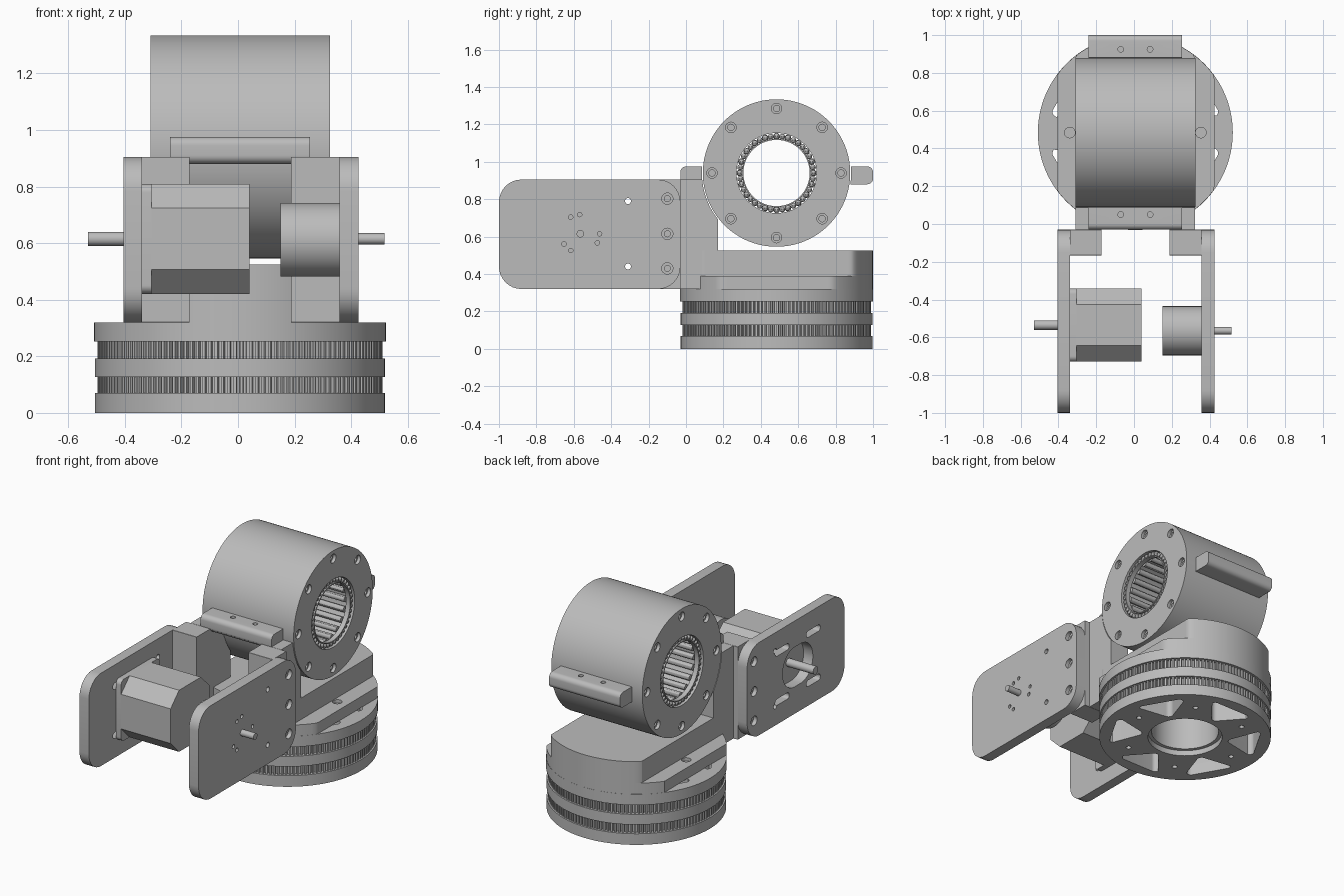
import bpy, bmesh
from math import sin, cos, pi, radians
from mathutils import Matrix, Vector

if "Cube" in bpy.data.objects:
    bpy.data.objects.remove(bpy.data.objects["Cube"])

grey = bpy.data.materials.new("machined grey")
grey.use_nodes = True
colour = (0.5, 0.5, 0.5, 1)
grey.diffuse_color = colour
grey.node_tree.nodes["Principled BSDF"].inputs["Base Color"].default_value = colour

Z = Matrix.Identity(3)
X = Matrix(((0, 0, 1), (1, 0, 0), (0, 1, 0)))  # profile in y, z; extruded along x


# Profile helpers
def circle(u, v, r, n=32):
    return [(u + r * cos(2 * pi * i / n), v + r * sin(2 * pi * i / n)) for i in range(n)]


def rounded(u0, u1, v0, v1, r, n=8):
    pts = []
    for k, (u, v) in enumerate(((u1 - r, v1 - r), (u0 + r, v1 - r), (u0 + r, v0 + r), (u1 - r, v0 + r))):
        for i in range(n + 1):
            a = pi / 2 * (k + i / n)
            pts.append((u + r * cos(a), v + r * sin(a)))
    return pts


def clamped(pts, axis, lo, hi):
    out = []
    for p in pts:
        q = list(p)
        q[axis] = min(max(q[axis], lo), hi)
        if not out or (Vector(q) - Vector(out[-1])).length > 1e-5:
            out.append(q)
    return out


# Object helpers: every part is one or more extruded profiles
def finish(bm, name):
    bmesh.ops.recalc_face_normals(bm, faces=bm.faces)
    me = bpy.data.meshes.new(name)
    bm.to_mesh(me)
    bm.free()
    me.materials.append(grey)
    ob = bpy.data.objects.new(name, me)
    bpy.context.collection.objects.link(ob)
    return ob


def solid(name, prisms):
    bm = bmesh.new()
    for pts, frame, a, b in prisms:
        low, high = ([bm.verts.new(frame @ Vector((u, v, w))) for u, v in pts] for w in (a, b))
        bm.faces.new(low)
        bm.faces.new(high)
        for i in range(len(pts)):
            bm.faces.new((low[i - 1], low[i], high[i], high[i - 1]))
    return finish(bm, name)


def cut(ob, prisms):
    cutter = solid("cutter", prisms)
    cutter.hide_render = True
    mod = ob.modifiers.new("cut", "BOOLEAN")
    mod.operation, mod.solver, mod.object = "DIFFERENCE", "EXACT", cutter
    ev = ob.evaluated_get(bpy.context.evaluated_depsgraph_get())
    me = bpy.data.meshes.new_from_object(ev)
    ob.modifiers.clear()
    ob.data = me
    bpy.data.objects.remove(cutter)
    return ob


# Main axes: turntable centre and tilt drum centre
CX, CY, CZ = 0.007, 0.484, 0.94
L, R = -0.31, 0.322


def disc(r):
    return circle(CX, CY, r, 128)


def gear(r, depth, teeth):
    pts = []
    for i in range(teeth):
        for f, rr in ((0, r), (0.45, r), (0.55, r - depth), (0.95, r - depth)):
            a = 2 * pi * (i + f) / teeth
            pts.append((CX + rr * cos(a), CY + rr * sin(a)))
    return pts


def window(angle):
    # rounded triangular lightening window
    corners = [(0.425, -15), (0.425, 15), (0.29, 0)]
    pts = []
    for r, off in corners:
        a = radians(angle + off)
        turn = {-15: -75, 15: 15, 0: 125}[off]
        span = {-15: 90, 15: 90, 0: 110}[off]
        for i in range(7):
            t = radians(angle + turn + span * i / 6)
            pts.append((CX + r * cos(a) + 0.028 * cos(t), CY + r * sin(a) + 0.028 * sin(t)))
    return pts


# Turntable: flanges and toothed belt rings
openings = [(window(30 + 60 * k), Z, -0.1, 0.4) for k in range(6)]
openings.append((circle(CX, CY, 0.2, 64), Z, -0.1, 0.4))
for k in range(6):
    a = radians(60 * k)
    openings.append((circle(CX + 0.36 * cos(a), CY + 0.36 * sin(a), 0.016, 16), Z, -0.1, 0.2))
for name, pts, a, b in (("bottom_flange", disc(0.513), 0, 0.07),
                        ("lower_belt_ring", gear(0.504, 0.018, 140), 0.07, 0.127),
                        ("middle_flange", disc(0.513), 0.127, 0.192),
                        ("upper_belt_ring", gear(0.504, 0.018, 140), 0.192, 0.252),
                        ("top_flange", disc(0.516), 0.252, 0.32)):
    part = cut(solid(name, [(pts, Z, a, b)]), openings)
    if a == 0:
        cut(part, [(circle(CX, CY, 0.222, 64), Z, -0.1, 0.035)])

# Foot with side ledges, and the block that carries the saddle
foot = solid("saddle_foot", [(clamped(disc(0.515), 0, -0.405, 0.425), Z, 0.32, 0.39)])
cut(foot, [(circle(x, 0.484, 0.028, 24), Z, 0.37, 0.5) for x in (-0.34, 0.354)])
solid("saddle_block", [(clamped(disc(0.515), 0, L, R), Z, 0.39, 0.525)])

# Saddle around the lower half of the drum
drum_clearance = [(circle(CY, CZ, 0.399, 128), X, -0.6, 0.6)]
saddle = solid("saddle", [(clamped(circle(CY, CZ, 0.522, 128), 1, 0.52, 0.905), X, L, R)])
cut(saddle, drum_clearance)
holes = []
for s in (-1, 1):
    w = Vector((0, s * cos(radians(32)), -sin(radians(32))))
    u = Vector((1, 0, 0))
    frame = Matrix((u, w.cross(u), w)).transposed()
    base = frame.transposed() @ Vector((0, CY, CZ))
    holes += [(circle(x, base.y, 0.019, 20), frame, base.z + 0.35, base.z + 0.6) for x in (-0.07, 0.085)]
cut(saddle, holes)

# Clamp bars on the saddle rims
for name, y0, y1, hole in (("front_clamp_bar", -0.03, 0.13, 0.05), ("rear_clamp_bar", 0.84, 1.0, 0.925)):
    bar = cut(solid(name, [(rounded(y0, y1, 0.88, 0.975, 0.03), X, -0.24, 0.255)]), drum_clearance)
    cut(bar, [(circle(x, hole, 0.015, 20), Z, 0.93, 1.1) for x in (-0.07, 0.085)])

# Tilt drum with bolt circle and bore
drum = solid("tilt_drum", [(circle(CY, CZ, 0.394, 128), X, L, 0.325)])
cut(drum, [(circle(CY, CZ, 0.214, 80), X, -0.6, 0.6)])
bolts = [(CY + 0.345 * cos(k * pi / 4), CZ + 0.345 * sin(k * pi / 4)) for k in range(8)]
for r, depth in ((0.028, 0.02), (0.017, 0.08)):
    cut(drum, [(circle(y, z, r, 24), X, a, b) for y, z in bolts
               for a, b in ((L - 0.1, L + depth), (0.325 - depth, 0.425))])

# Bearing balls and races at both drum ends, long rollers between
bm = bmesh.new()
for x in (L + 0.02, 0.305):
    for k in range(40):
        a = 2 * pi * k / 40
        spot = Vector((x, CY + 0.197 * cos(a), CZ + 0.197 * sin(a)))
        bmesh.ops.create_uvsphere(bm, u_segments=10, v_segments=8, radius=0.0153,
                                  matrix=Matrix.Translation(spot))
finish(bm, "bearing_balls")
for name, a, b in (("right_race", L + 0.005, L + 0.035), ("left_race", 0.29, 0.32)):
    cut(solid(name, [(circle(CY, CZ, 0.184, 80), X, a, b)]), [(circle(CY, CZ, 0.177, 80), X, -1, 1)])
solid("drum_rollers", [(circle(CY + 0.197 * cos(k * pi / 10), CZ + 0.197 * sin(k * pi / 10), 0.018, 12),
                        X, L + 0.05, 0.275) for k in range(20)])

# Arms joining the saddle to the motor plates
for name, inner, side, outer in (("right_arm", -0.172, L, -0.34), ("left_arm", 0.188, R, 0.358)):
    arm = solid(name, [(rounded(-0.03, 0.17, 0.32, 0.905, 0.001, 1), X, inner, side)])
    cut(arm, drum_clearance)
    solid(name + "_mount", [(rounded(-0.166, -0.03, 0.32, 0.905, 0.001, 1), X, inner, outer)])

# Motor plates
MY, MZ = -0.535, 0.615
outline = rounded(-1, -0.03, 0.32, 0.905, 0.12)
screws = [(-0.1, z) for z in (0.43, 0.615, 0.803)]
small = [(-0.31, 0.44), (-0.31, 0.79)]
right_plate = solid("right_motor_plate", [(outline, X, -0.405, -0.34)])
left_plate = solid("left_motor_plate", [(outline, X, 0.358, 0.425)])
for plate, a, b in ((right_plate, -0.5, -0.38), (left_plate, 0.4, 0.5)):
    cut(plate, [(circle(y, z, 0.03, 24), X, a, b) for y, z in screws])
    cut(plate, [(circle(y, z, 0.016, 20), X, -0.6, 0.6) for y, z in screws + small])
slots = [(rounded(MY + s * 0.155 - 0.07, MY + s * 0.155 + 0.07, MZ + t * 0.155 - 0.02,
                  MZ + t * 0.155 + 0.02, 0.0195), X, -1, 0) for s in (-1, 1) for t in (-1, 1)]
cut(right_plate, slots + [(rounded(MY - 0.15, MY + 0.15, MZ - 0.125, MZ + 0.125, 0.12), X, -1, 0)])
gear_y = -0.565
ring = [radians(a + 120 * k) for k in range(3) for a in (92, 120)]
cut(left_plate, [(circle(gear_y + 0.103 * cos(a), MZ + 0.103 * sin(a), 0.012, 16), X, 0, 1) for a in ring])

# Square motor with chamfered body
solid("square_motor_flange", [(rounded(MY - 0.194, MY + 0.194, MZ - 0.194, MZ + 0.194, 0.03), X, -0.34, -0.305)])
solid("square_motor_body", [(rounded(MY - 0.194, MY + 0.194, MZ - 0.194, MZ + 0.194, 0.085, 1), X, -0.305, 0.04)])
solid("square_motor_shaft", [(circle(MY, MZ, 0.025, 24), X, -0.53, -0.33)])

# Round motor
solid("round_motor_body", [(circle(gear_y, 0.612, 0.13, 64), X, 0.15, 0.358)])
solid("round_motor_shaft", [(circle(gear_y, MZ, 0.02, 24), X, 0.35, 0.517)])

# Smooth the round surfaces, keep the edges sharp
bpy.ops.object.select_all(action="DESELECT")
for ob in bpy.context.collection.objects:
    if ob.type == "MESH" and grey.name in ob.data.materials:
        ob.select_set(True)
        bpy.context.view_layer.objects.active = ob
bpy.ops.object.shade_smooth_by_angle(angle=radians(30))
